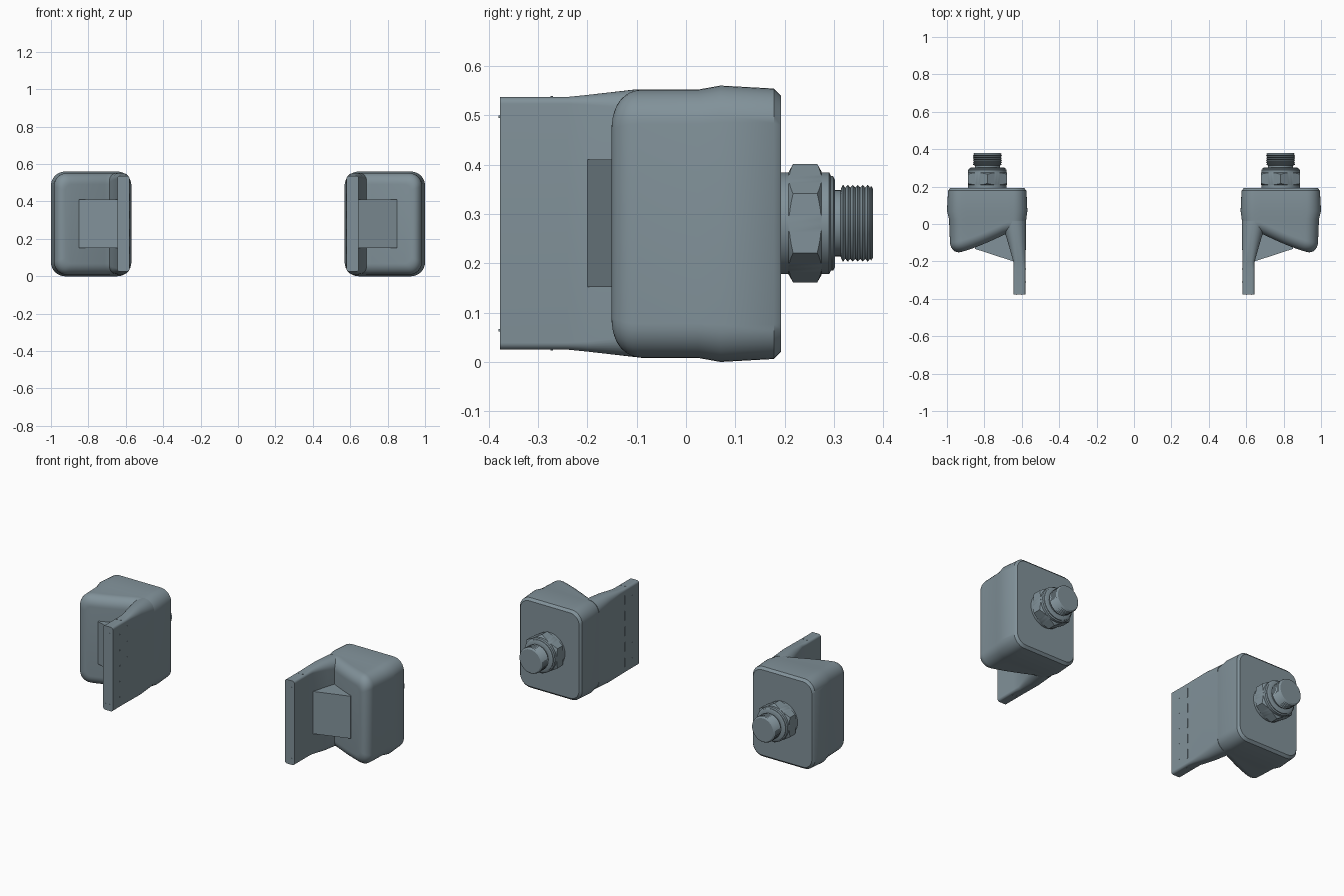
import bpy, bmesh
from math import sin, cos, pi, radians

if "Cube" in bpy.data.objects:
    bpy.data.objects.remove(bpy.data.objects["Cube"])

CX, CZ = 0.784, 0.281   # centre of the stud
steel = bpy.data.materials.new("blue_grey_steel")
steel.diffuse_color = (0.22, 0.285, 0.32, 1)
steel.use_nodes = True
steel.node_tree.nodes["Principled BSDF"].inputs["Base Color"].default_value = steel.diffuse_color


def finish(bm, name, angle=30):
    """Make a mirrored object (one copy on each side of x = 0)."""
    bmesh.ops.recalc_face_normals(bm, faces=bm.faces)
    me = bpy.data.meshes.new(name)
    bm.to_mesh(me)
    bm.free()
    me.shade_smooth()
    me.set_sharp_from_angle(angle=radians(angle))
    me.materials.append(steel)
    ob = bpy.data.objects.new(name, me)
    bpy.context.collection.objects.link(ob)
    ob.modifiers.new("mirror", 'MIRROR').use_mirror_merge = False
    return ob


def round_rect(x0, x1, z0, z1, r, n=8, m=10):
    """Rounded rectangle in xz: top half right to left, then its reflection."""
    zc, h = (z0 + z1) / 2, (z1 - z0) / 2
    top = [(x1 - r + r * cos(a), h - r + r * sin(a))
           for a in (i / n * pi / 2 for i in range(n + 1))]
    top += [(x1 - r + (x0 - x1 + 2 * r) * i / m, h) for i in range(1, m)]
    top += [(x0 + r - r * sin(a), h - r + r * cos(a))
            for a in (i / n * pi / 2 for i in range(n + 1))]
    return [(x, zc + z) for x, z in top] + [(x, zc - z) for x, z in reversed(top)]


def loft(rings, strip_caps=False):
    bm = bmesh.new()
    vs = [[bm.verts.new(p) for p in ring] for ring in rings]
    n = len(vs[0])
    for a, b in zip(vs, vs[1:]):
        for i in range(n):
            j = (i + 1) % n
            bm.faces.new((a[i], a[j], b[j], b[i]))
    for end in (vs[0], vs[-1]):
        if strip_caps:
            for k in range(n // 2 - 1):
                bm.faces.new((end[k], end[k + 1], end[n - 2 - k], end[n - 1 - k]))
        else:
            bm.faces.new(end)
    return bm


def turned(name, profile, n=48):
    """Lathe a (radius, y) profile about the stud axis."""
    rings = [[(CX + r * cos(2 * pi * i / n), y, CZ + r * sin(2 * pi * i / n))
              for i in range(n)] for r, y in profile]
    return finish(loft(rings), name)


# Body: rounded block with a swept, filleted front
def front_y(x):
    return min(-0.05, -0.157 + 0.107 * (max(0, 0.96 - x) / 0.28) ** 1.3)


rings = []
for y, x0, x1, z0, z1, r in [(0.192, .587, .983, .02, .54, .06),
                             (0.178, .575, .994, .006, .554, .07),
                             (0.07, .57, 1.0, 0, .56, .075),
                             (0.025, .576, .989, .008, .552, .07)]:
    rings.append([(x, y, z) for x, z in round_rect(x0, x1, z0, z1, r)])
R = 0.06
for k in range(9):
    t = k / 8 * pi / 2
    d = R * (1 - cos(t))
    rings.append([(x, front_y(x) + R * (1 - sin(t)), z) for x, z in
                  round_rect(.577 + d, .984 - d, .008 + d, .552 - d, .07 - d * 0.6)])
finish(loft(rings, True), "body", 35)

# Mounting plate, thickening into the body
rings = []
for y, x0, x1, h, r in [(-.377, .58, .645, .256, .014), (-.24, .58, .645, .256, .014),
                        (-.2, .58, .645, .26, .02), (-.1, .578, .674, .2715, .042),
                        (.015, .5765, .708, .2715, .062)]:
    rings.append([(x, y, z) for x, z in round_rect(x0, x1, .281 - h, .281 + h, r)])
finish(loft(rings, True), "mounting_plate")

# Gusset wedge between plate and body
wedge = [(.635, -.203), (.85, -.133), (.85, -.09), (.635, -.03)]
finish(loft([[(x, y, z) for x, y in wedge] for z in (.152, .41)]), "gusset")

# Stud: collar, flange, neck and threaded end
turned("collar", [(.103, .185), (.103, .29), (.096, .294), (.096, .298), (.088, .302),
                  (.067, .302), (.067, .325)])
thread = [(.06, .312), (.07, .314)]
for i in range(6):
    thread += [(.078, .318 + i * .01), (.072, .323 + i * .01)]
thread += [(.076, .375), (.07, .379)]
turned("thread", thread)

# Hex nut with chamfered corners, points up and down
N, FLAT = 72, .104
rings = []
for y, s, inner in [(.208, 0, True), (.208, 1, False), (.275, -1, False), (.275, 0, True)]:
    ring = []
    for i in range(N):
        a = 2 * pi * i / N
        rho = FLAT / cos((a + pi / 6) % (pi / 3) - pi / 6)
        rad = FLAT if inner else rho
        ring.append((CX + rad * cos(a), y + s * (.001 + .5 * (rho - FLAT)), CZ + rad * sin(a)))
    rings.append(ring)
finish(loft(rings), "hex_nut", 25)

# Small pins and slots on the plate
bm = bmesh.new()


def peg(x, y, z, sx, sy, sz):
    for v in bmesh.ops.create_cube(bm, size=1)["verts"]:
        v.co = (x + v.co.x * sx, y + v.co.y * sy, z + v.co.z * sz)


for x in (.6, .627):
    for z in (.064, .497):
        peg(x, -.377, z, .005, .005, .005)
    for z in (.025, .537):
        peg(x, -.272, z, .005, .005, .004)
for i in range(5):
    z = .281 + (i - 2) * .095
    peg(.58, -.24, z, .004, .004, .055)
    peg(.58, -.31, z, .004, .005, .005)
finish(bm, "plate_pins")
